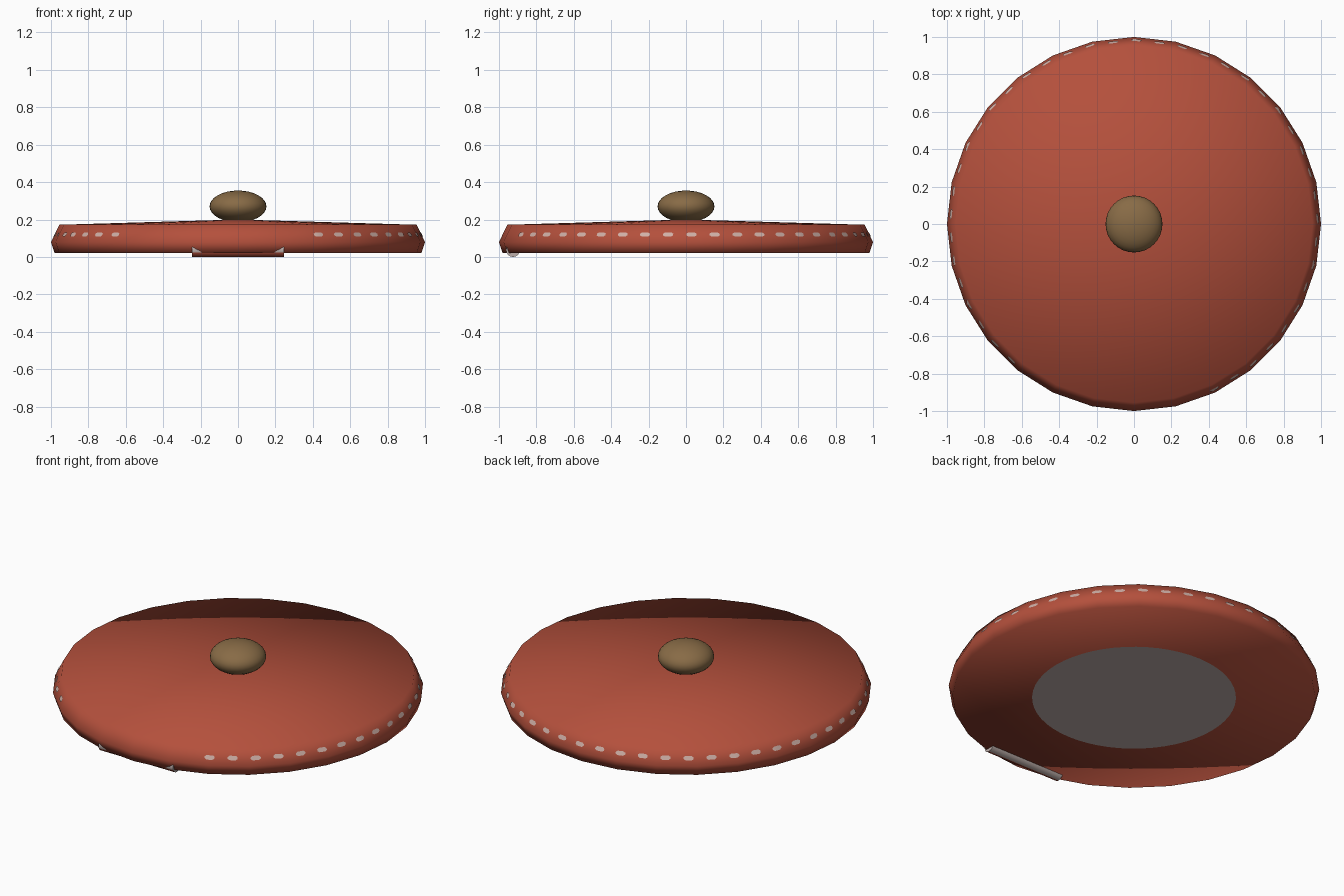
import bpy, bmesh, math

if "Cube" in bpy.data.objects:
    bpy.data.objects.remove(bpy.data.objects["Cube"])

SIDES = 28


def material(name, r, g, b):
    def lin(c):
        c /= 255
        return c / 12.92 if c <= 0.04045 else ((c + 0.055) / 1.055) ** 2.4
    m = bpy.data.materials.new(name)
    m.diffuse_color = (lin(r), lin(g), lin(b), 1)
    m.use_nodes = True
    m.node_tree.nodes["Principled BSDF"].inputs["Base Color"].default_value = m.diffuse_color
    return m


RED = material("brick red", 180, 80, 60)
BROWN = material("button brown", 136, 107, 70)
THREAD = material("pale thread", 208, 176, 167)
GREY = material("warm grey", 190, 175, 171)


def add_object(name, bm, *mats):
    for f in bm.faces:
        f.smooth = True
    me = bpy.data.meshes.new(name)
    bm.to_mesh(me)
    bm.free()
    ob = bpy.data.objects.new(name, me)
    bpy.context.collection.objects.link(ob)
    for m in mats:
        me.materials.append(m)
    return ob


# Cushion body: a turned profile, smooth shaded all over
profile = [(0, 0.02), (0.98, 0.02), (1.0, 0.08), (0.955, 0.172), (0, 0.2)]
bm = bmesh.new()
rings = []
for r, z in profile:
    if r == 0:
        rings.append([bm.verts.new((0, 0, z))] * SIDES)
    else:
        rings.append([bm.verts.new((r * math.cos(2 * math.pi * i / SIDES),
                                    r * math.sin(2 * math.pi * i / SIDES), z))
                      for i in range(SIDES)])
for lo, hi in zip(rings, rings[1:]):
    for i in range(SIDES):
        j = (i + 1) % SIDES
        quad = [lo[i], lo[j], hi[j], hi[i]]
        bm.faces.new(list(dict.fromkeys(quad)))
bmesh.ops.recalc_face_normals(bm, faces=bm.faces)
add_object("cushion_body", bm, RED)

# Button on top
bm = bmesh.new()
bmesh.ops.create_uvsphere(bm, u_segments=32, v_segments=16, radius=1)
for v in bm.verts:
    v.co = (v.co.x * 0.152, v.co.y * 0.152, 0.27 + v.co.z * 0.085)
add_object("top_button", bm, BROWN)

# Round patch under the cushion
bm = bmesh.new()
bmesh.ops.create_circle(bm, cap_ends=True, segments=56, radius=0.55)
for v in bm.verts:
    v.co.z = 0.016
bmesh.ops.reverse_faces(bm, faces=bm.faces)
add_object("bottom_patch", bm, GREY)

# Small roll tucked under the front edge, red on its lower front
bm = bmesh.new()
bmesh.ops.create_cone(bm, cap_ends=True, segments=16, radius1=0.037,
                      radius2=0.037, depth=0.49)
for v in bm.verts:
    x, y, z = v.co
    v.co = (z, -0.925 + y, 0.037 - x)
bmesh.ops.recalc_face_normals(bm, faces=bm.faces)
bm.normal_update()
for f in bm.faces:
    f.material_index = int(f.normal.y < -0.05 and f.normal.z < -0.5)
roll = add_object("front_roll", bm, GREY, RED)
bpy.context.view_layer.objects.active = roll
roll.select_set(True)
bpy.ops.object.shade_smooth_by_angle()


# Stitches: thin dashes lying on the upper slope of the rim
def rim_point(a, z):
    step = 2 * math.pi / SIDES
    off = (a % step) - step / 2
    r = 1.0 - (z - 0.08) * 0.045 / 0.092
    r = r * math.cos(step / 2) / math.cos(off) + 0.004
    return (r * math.cos(a), r * math.sin(a), z)


bm = bmesh.new()
spacing, half_len = math.radians(7.3), 0.028
for k in range(41):
    a = math.radians(-64) + k * spacing
    cols = []
    for t, h in [(-1, 0.4), (-0.6, 1), (0, 1), (0.6, 1), (1, 0.4)]:
        cols.append([bm.verts.new(rim_point(a + t * half_len, 0.12 + s * h * 0.011))
                     for s in (-1, 1)])
    for p, q in zip(cols, cols[1:]):
        bm.faces.new((p[0], q[0], q[1], p[1]))
add_object("rim_stitches", bm, THREAD)
